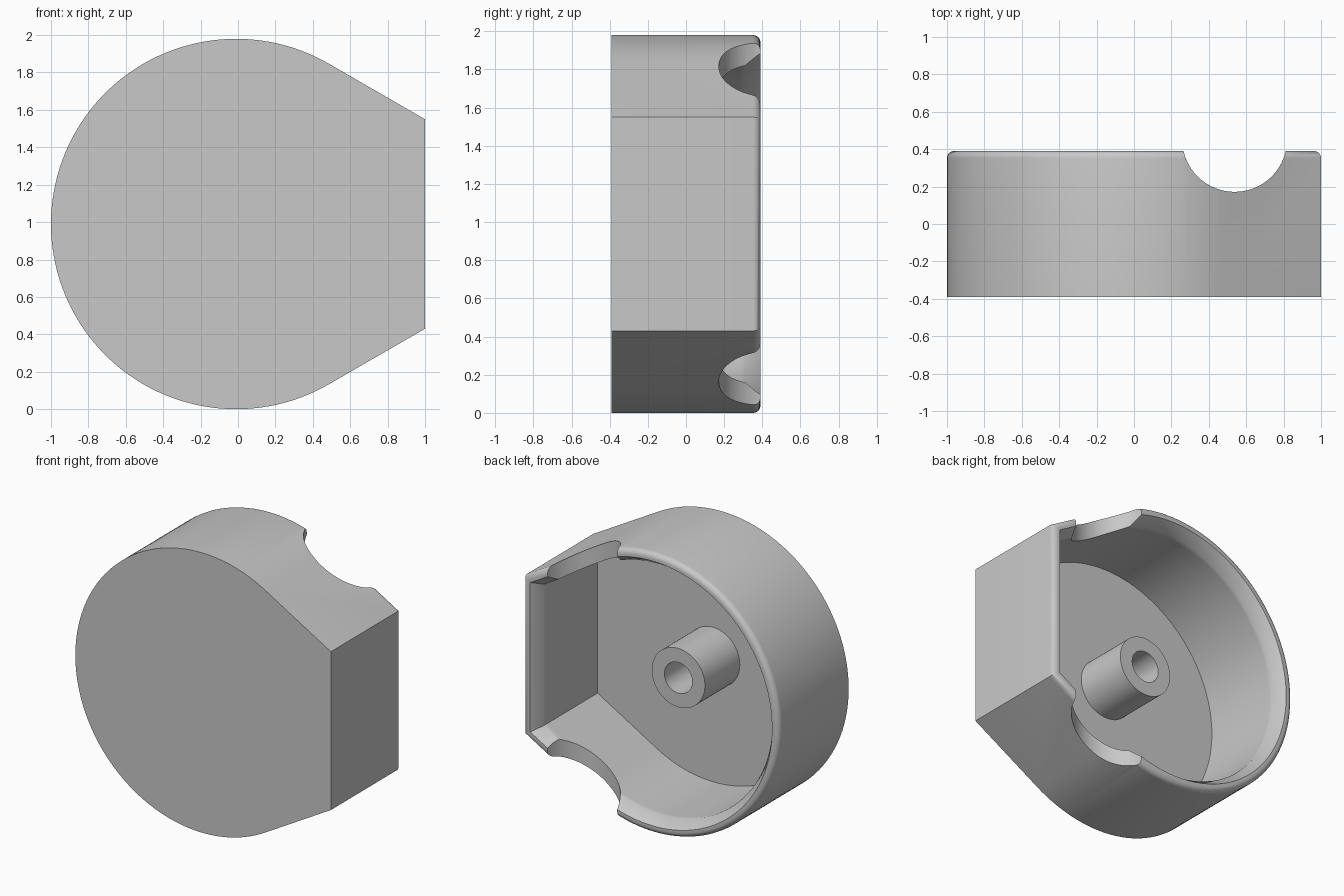
import bpy, bmesh
from math import sin, cos, pi, radians, tan

if "Cube" in bpy.data.objects:
    bpy.data.objects.remove(bpy.data.objects["Cube"])

CX, CZ, R = -0.01, 0.99, 0.99     # centre and radius of the round side
FRONT, BACK, FLOOR = -0.39, 0.39, -0.29
WALL, LIP, FILLET = 0.105, 0.054, 0.038

grey = bpy.data.materials.new("plain_grey")
grey.use_nodes = True
grey.diffuse_color = (0.58, 0.58, 0.58, 1)
grey.node_tree.nodes["Principled BSDF"].inputs["Base Color"].default_value = grey.diffuse_color


def outline(inset):
    """Round body with two tangent sides running to a flat end."""
    r, x = R - inset, 1 - inset
    pts = []
    for i in range(97):
        a = radians(60 + 240 * i / 96)
        pts.append((CX + r * cos(a), CZ + r * sin(a)))
    half = r * sin(radians(60)) - (x - CX - r / 2) * tan(radians(30))
    return pts + [(x, CZ - half), (x, CZ + half)]


def circle(r):
    return [(CX + r * cos(2 * pi * i / 64), CZ + r * sin(2 * pi * i / 64)) for i in range(64)]


def loft(name, sections):
    """Skin (points, y) sections in order and cap both ends."""
    bm = bmesh.new()
    rings = [[bm.verts.new((x, y, z)) for x, z in pts] for pts, y in sections]
    for a, b in zip(rings, rings[1:]):
        for i in range(len(a)):
            j = (i + 1) % len(a)
            bm.faces.new((a[i], a[j], b[j], b[i]))
    bm.faces.new(rings[0])
    bm.faces.new(rings[-1])
    bmesh.ops.recalc_face_normals(bm, faces=bm.faces)
    mesh = bpy.data.meshes.new(name)
    bm.to_mesh(mesh)
    bm.free()
    obj = bpy.data.objects.new(name, mesh)
    bpy.context.collection.objects.link(obj)
    mesh.materials.append(grey)
    return obj


def smooth(obj):
    bpy.ops.object.select_all(action='DESELECT')
    obj.select_set(True)
    bpy.context.view_layer.objects.active = obj
    bpy.ops.object.shade_smooth_by_angle(angle=radians(36))


# Housing: closed front, rounded rim, lip sloping in to a thicker wall, open back
steps = [radians(90 * i / 6) for i in range(7)]
path = [(0, FRONT)]
path += [(FILLET * (1 - cos(a)), BACK - FILLET * (1 - sin(a))) for a in steps]
path += [(LIP, BACK), (WALL, 0.31), (WALL, 0.28), (WALL, FLOOR)]
housing = loft("housing", [(outline(o), y) for o, y in path])

# Round scoop through the upper and lower walls
bpy.ops.mesh.primitive_cylinder_add(vertices=96, radius=0.28, depth=3, location=(0.538, 0.452, CZ))
cutter = bpy.context.object
cutter.name = "scoop_cutter"
cutter.hide_render = True
cutter.data.materials.append(grey)
mod = housing.modifiers.new("scoop", 'BOOLEAN')
mod.operation = 'DIFFERENCE'
mod.solver = 'EXACT'
mod.object = cutter
bpy.ops.object.select_all(action='DESELECT')
housing.select_set(True)
bpy.context.view_layer.objects.active = housing
bpy.ops.object.modifier_apply(modifier=mod.name)
bpy.data.objects.remove(cutter)
smooth(housing)

# Hollow post on the housing floor
END = 0.1
post = loft("centre_post", [(circle(0.208), FLOOR - 0.02), (circle(0.208), END),
                            (circle(0.109), END), (circle(0.109), FLOOR + 0.005)])
smooth(post)
